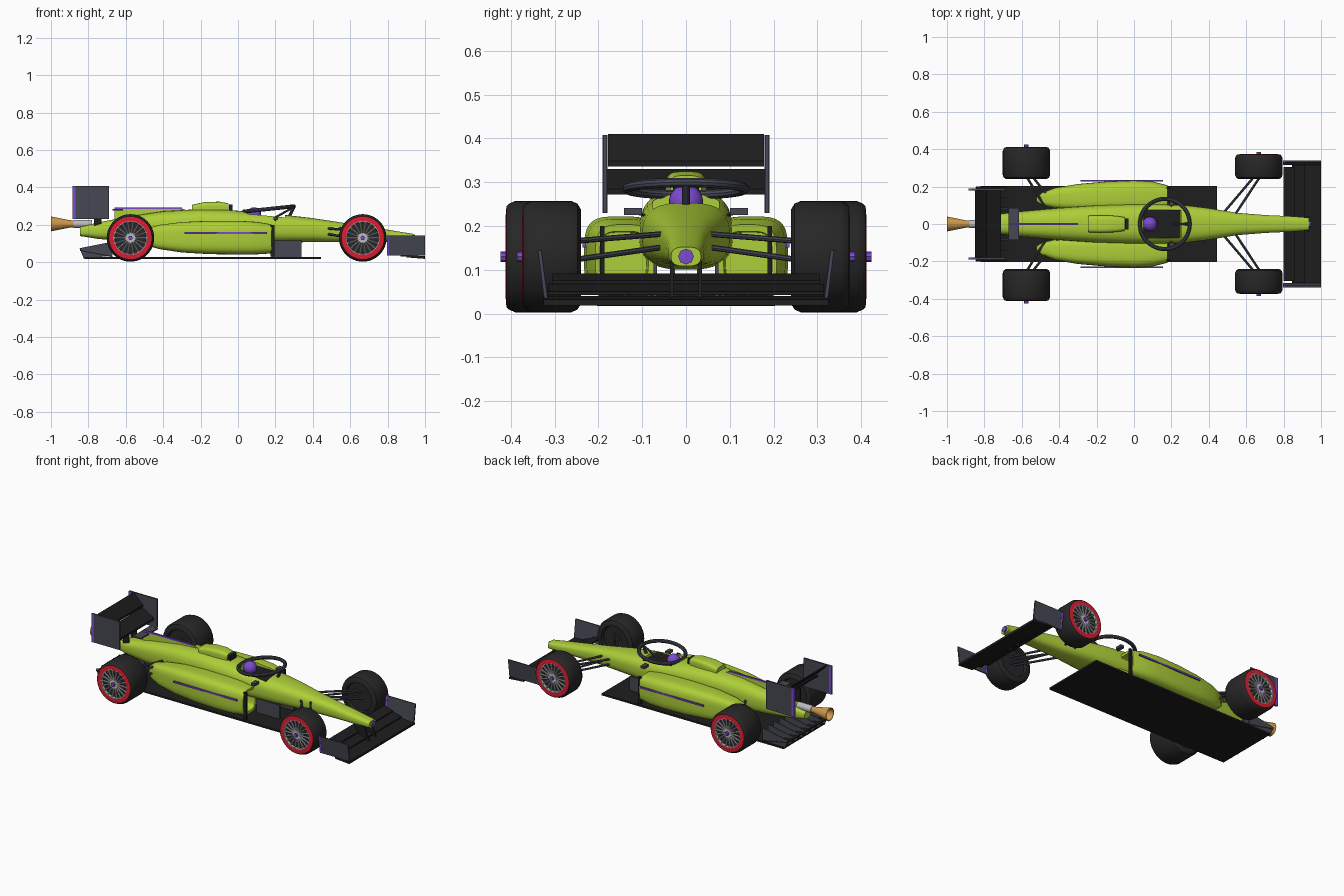
import bpy, bmesh, math
from mathutils import Vector

cube = bpy.data.objects.get("Cube")
if cube:
    bpy.data.objects.remove(cube, do_unlink=True)


def material(name, rgb):
    m = bpy.data.materials.new(name)
    m.use_nodes = True
    m.diffuse_color = (*rgb, 1)
    m.node_tree.nodes["Principled BSDF"].inputs["Base Color"].default_value = (*rgb, 1)
    return m


LIME = material("lime", (0.42, 0.62, 0.04))
RUBBER = material("rubber", (0.02, 0.02, 0.02))
CARBON = material("carbon", (0.013, 0.013, 0.014))
GREY = material("slate_grey", (0.06, 0.065, 0.085))
PURPLE = material("purple", (0.2, 0.07, 0.62))
RED = material("red", (0.72, 0.012, 0.03))
SILVER = material("silver", (0.5, 0.5, 0.53))
GOLD = material("gold", (0.62, 0.32, 0.07))
SIDES = {"left": 1, "right": -1}
parts = []


def finish(bm, name, *mats):
    bmesh.ops.recalc_face_normals(bm, faces=bm.faces[:])
    mesh = bpy.data.meshes.new(name)
    bm.to_mesh(mesh)
    bm.free()
    for m in mats:
        mesh.materials.append(m)
    ob = bpy.data.objects.new(name, mesh)
    bpy.context.collection.objects.link(ob)
    parts.append(ob)
    return ob


def bridge(bm, rings, cap=True):
    """Join successive closed rings; returns the faces of each band."""
    n = len(rings[0])
    bands = []
    for a, b in zip(rings, rings[1:]):
        bands.append([bm.faces.new((a[i], a[(i + 1) % n], b[(i + 1) % n], b[i])) for i in range(n)])
    if cap:
        bm.faces.new(rings[0])
        bm.faces.new(rings[-1])
    return bands


def loft(name, sections, mat, power=3.0, n=32):
    """Rounded sections (x, y centre, half width, bottom, top)."""
    bm = bmesh.new()
    rings = []
    for x, y, hw, lo, hi in sections:
        ring = []
        for i in range(n):
            t = math.tau * (i + 0.5) / n
            c, s = (math.copysign(abs(f) ** (2 / power), f) for f in (math.cos(t), math.sin(t)))
            ring.append(bm.verts.new((x, y + hw * c, (lo + hi) / 2 + (hi - lo) / 2 * s)))
        rings.append(ring)
    bridge(bm, rings)
    return finish(bm, name, mat)


def lathe(name, profile, loc, axis, mats, n=48, band_mats=None, cap=True):
    """Turn a (radius, distance) profile about an axis."""
    bm = bmesh.new()
    q = Vector(axis).to_track_quat('Z', 'Y')
    rings = [[bm.verts.new(Vector(loc) + q @ Vector((r * math.cos(math.tau * i / n), r * math.sin(math.tau * i / n), d)))
              for i in range(n)] for r, d in profile]
    for k, band in enumerate(bridge(bm, rings, cap)):
        for f in band:
            f.material_index = band_mats[k] if band_mats else 0
    return finish(bm, name, *mats)


def rod(name, a, b, r, mat, n=10):
    d = Vector(b) - Vector(a)
    return lathe(name, [(r, 0), (r, d.length)], a, d, [mat], n)


def prism(name, pts, y0, y1, mat, lean=0.0):
    """Side outline in x, z extruded between two y positions."""
    bm = bmesh.new()
    z0 = min(p[1] for p in pts)
    bridge(bm, [[bm.verts.new((x, y + lean * (z - z0), z)) for x, z in pts] for y in (y0, y1)])
    return finish(bm, name, mat)


def box(name, x0, x1, y0, y1, z0, z1, mat, lean=0.0):
    return prism(name, [(x0, z0), (x1, z0), (x1, z1), (x0, z1)], y0, y1, mat, lean)


def blade(name, a, b, thick, y, mat):
    """Tilted full-width wing element from a to b in x, z."""
    return prism(name, [a, b, (b[0], b[1] + thick), (a[0], a[1] + thick)], -y, y, mat)


# Main body and cockpit opening
body = loft("body", [
    (0.935, 0, 0.034, 0.108, 0.152), (0.85, 0, 0.041, 0.108, 0.166), (0.7, 0, 0.048, 0.108, 0.19),
    (0.55, 0, 0.06, 0.108, 0.213), (0.4, 0, 0.085, 0.108, 0.236), (0.28, 0, 0.1, 0.105, 0.25),
    (0.1, 0, 0.107, 0.1, 0.267), (-0.05, 0, 0.105, 0.1, 0.28), (-0.2, 0, 0.1, 0.1, 0.285),
    (-0.4, 0, 0.086, 0.1, 0.273), (-0.6, 0, 0.068, 0.11, 0.242), (-0.75, 0, 0.05, 0.125, 0.212),
    (-0.845, 0, 0.03, 0.14, 0.19)], LIME, 2.8)
cutter = box("cockpit_cutter", 0.05, 0.25, -0.075, 0.075, 0.215, 0.4, CARBON)
cutter.hide_render = True
mod = body.modifiers.new("cockpit", 'BOOLEAN')
mod.object, mod.operation, mod.solver = cutter, 'DIFFERENCE', 'EXACT'
bpy.context.view_layer.objects.active = body
bpy.ops.object.modifier_apply(modifier=mod.name)
parts.remove(cutter)
bpy.data.objects.remove(cutter, do_unlink=True)
box("cockpit_lining", 0.052, 0.248, -0.074, 0.074, 0.21, 0.236, CARBON)
lathe("nose_tip", [(0.018, 0), (0.018, 0.012)], (0.933, 0, 0.13), (1, 0, 0), [PURPLE], 8)

# Airbox, camera and engine cover fin
loft("airbox", [(-0.05, 0, 0.036, 0.25, 0.315), (-0.1, 0, 0.044, 0.25, 0.324),
                (-0.18, 0, 0.047, 0.25, 0.322), (-0.245, 0, 0.044, 0.25, 0.307)], LIME, 4)
box("camera_mount", -0.048, -0.03, -0.03, 0.03, 0.26, 0.308, CARBON)
prism("cover_fin", [(-0.66, 0.22), (-0.25, 0.27), (-0.3, 0.287), (-0.66, 0.287)], -0.004, 0.004, LIME)
box("fin_stripe", -0.66, -0.3, -0.005, 0.005, 0.285, 0.294, PURPLE)
box("fin_winglet", -0.67, -0.615, -0.085, 0.085, 0.276, 0.284, GREY)

# Driver helmet and halo
helmet = bmesh.new()
bmesh.ops.create_uvsphere(helmet, u_segments=24, v_segments=14, radius=0.039)
bmesh.ops.translate(helmet, verts=helmet.verts[:], vec=(0.085, 0, 0.255))
finish(helmet, "helmet", PURPLE)
tilt = math.radians(6)
tube = [(0.134 + 0.011 * math.cos(math.tau * i / 10), 0.011 * math.sin(math.tau * i / 10)) for i in range(11)]
lathe("halo_ring", tube, (0.165, 0, 0.285), (-math.sin(tilt), 0, math.cos(tilt)), [GREY], 48, cap=False)
rod("halo_strut", (0.3, 0, 0.298), (0.27, 0, 0.235), 0.009, GREY)
rod("halo_stay", (0.3, 0, 0.296), (0.2, 0, 0.24), 0.006, GREY)

# Floor and diffuser fins
box("floor", -0.82, 0.445, -0.203, 0.203, 0.017, 0.028, CARBON)
blade("diffuser_ramp", (-0.845, 0.06), (-0.67, 0.027), 0.006, 0.2, CARBON)
for i in range(8):
    y = -0.196 + i * 0.056
    prism(f"diffuser_fin_{i + 1}", [(-0.825, 0.02), (-0.67, 0.035), (-0.67, 0.11), (-0.847, 0.075)],
          y - 0.003, y + 0.003, GREY)

# Exhaust
lathe("exhaust_pipe", [(0.022, 0), (0.022, 0.1)], (-0.78, 0, 0.205), (-1, 0, 0), [SILVER], 24)
lathe("exhaust_cone", [(0.018, 0), (0.02, 0.03), (0.04, 0.13), (0.035, 0.13), (0.016, 0.04)],
      (-0.87, 0, 0.205), (-1, 0, 0), [GOLD], 24)

# Rear wing
blade("rear_wing_main", (-0.79, 0.318), (-0.71, 0.272), 0.012, 0.18, CARBON)
blade("rear_wing_flap", (-0.85, 0.398), (-0.785, 0.336), 0.012, 0.178, CARBON)
# Front wing
blade("front_wing_main", (0.9, 0.026), (1.0, 0.018), 0.014, 0.325, CARBON)
blade("front_wing_middle", (0.845, 0.06), (0.915, 0.042), 0.008, 0.315, CARBON)
blade("front_wing_flap", (0.8, 0.084), (0.862, 0.068), 0.008, 0.305, CARBON)

for side, s in SIDES.items():
    # Sidepod with recessed intake
    loft(f"{side}_sidepod", [(x, s * y, w, a, b) for x, y, w, a, b in [
        (0.1, 0.145, 0.055, 0.065, 0.185), (0.178, 0.142, 0.056, 0.062, 0.188), (0.18, 0.14, 0.067, 0.047, 0.203),
        (0.1, 0.147, 0.08, 0.042, 0.216), (0, 0.15, 0.083, 0.041, 0.222), (-0.15, 0.147, 0.08, 0.043, 0.222),
        (-0.3, 0.142, 0.072, 0.052, 0.215), (-0.42, 0.138, 0.056, 0.07, 0.2),
        (-0.49, 0.134, 0.035, 0.09, 0.18), (-0.52, 0.13, 0.012, 0.115, 0.155)]], LIME, 3.6)
    prism(f"{side}_sidepod_stripe", [(-0.285, 0.151), (0.155, 0.151), (0.155, 0.161), (-0.285, 0.161)],
          s * 0.228, s * 0.236, PURPLE)
    box(f"{side}_pod_vane", 0.175, 0.195, s * 0.186, s * 0.196, 0.03, 0.2, CARBON)
    box(f"{side}_bargeboard", 0.18, 0.34, s * 0.066, s * 0.074, 0.028, 0.115, GREY)
    # Mirror
    box(f"{side}_mirror", 0.19, 0.215, s * 0.1, s * 0.142, 0.225, 0.241, GREY)
    rod(f"{side}_mirror_stalk", (0.2, s * 0.08, 0.22), (0.2, s * 0.12, 0.232), 0.004, CARBON, 6)

    # Wing end plates, edges and pylons
    box(f"{side}_rear_endplate", -0.868, -0.69, s * 0.18, s * 0.19, 0.23, 0.408, GREY)
    box(f"{side}_rear_endplate_edge", -0.885, -0.868, s * 0.179, s * 0.191, 0.23, 0.408, PURPLE)
    box(f"{side}_rear_pylon", -0.77, -0.73, s * 0.032, s * 0.04, 0.19, 0.295, CARBON)
    box(f"{side}_front_endplate", 0.808, 1.0, s * 0.316, s * 0.324, 0.035, 0.144, GREY, s * 0.13)
    box(f"{side}_front_endplate_edge", 0.796, 0.808, s * 0.315, s * 0.325, 0.035, 0.144, PURPLE, s * 0.13)
    prism(f"{side}_front_pylon", [(0.83, 0.12), (0.9, 0.12), (0.94, 0.03), (0.87, 0.03)],
          s * 0.029, s * 0.037, CARBON)

    # Wheels
    for end, x, w in (("front", 0.667, 0.134), ("rear", -0.575, 0.172)):
        name, r, hub = f"{side}_{end}", 0.127, (x, s * 0.24, 0.13)
        out = (0, s, 0)
        lathe(name + "_tyre", [(0.03, 0.02), (0.085, 0.02), (0.09, 0), (0.108, 0), (r - 0.006, 0.008), (r, 0.022),
                               (r, w - 0.022), (r - 0.006, w - 0.008), (0.115, w - 0.002), (0.09, w),
                               (0.086, w), (0.084, w - 0.014), (0.02, w - 0.014)],
              hub, out, [RUBBER, RED, SILVER], 48, [0] * 8 + [1, 2, 2, 0])
        y = s * (0.24 + w - 0.007)
        for i in range(18):
            c, d = math.cos(math.tau * i / 18), math.sin(math.tau * i / 18)
            rod(f"{name}_spoke_{i + 1}", (x + 0.016 * c, y, 0.13 + 0.016 * d),
                (x + 0.086 * c, y, 0.13 + 0.086 * d), 0.0052, SILVER, 6)
        lathe(name + "_rim_hub", [(0.026, w - 0.016), (0.026, w - 0.002)], hub, out, [SILVER], 24)
        lathe(name + "_hub_nut", [(0.012, w - 0.01), (0.012, w + 0.012)], hub, out, [PURPLE], 8)

    # Suspension arms
    for end, arms in (("front", ((0.47, 0.65), (0.54, 0.68))), ("rear", ((-0.38, -0.55), (-0.45, -0.58)))):
        for i, (xa, xb) in enumerate(arms):
            for level, za, zb in (("upper", 0.182, 0.165), ("lower", 0.152, 0.122)):
                rod(f"{side}_{end}_{level}_arm_{i + 1}", (xa, s * 0.05, za), (xb, s * 0.262, zb), 0.0065, GREY, 8)

# Smooth shading with sharp edges kept
bpy.ops.object.select_all(action='DESELECT')
for ob in parts:
    ob.select_set(True)
bpy.context.view_layer.objects.active = body
bpy.ops.object.shade_smooth_by_angle(angle=math.radians(35))
